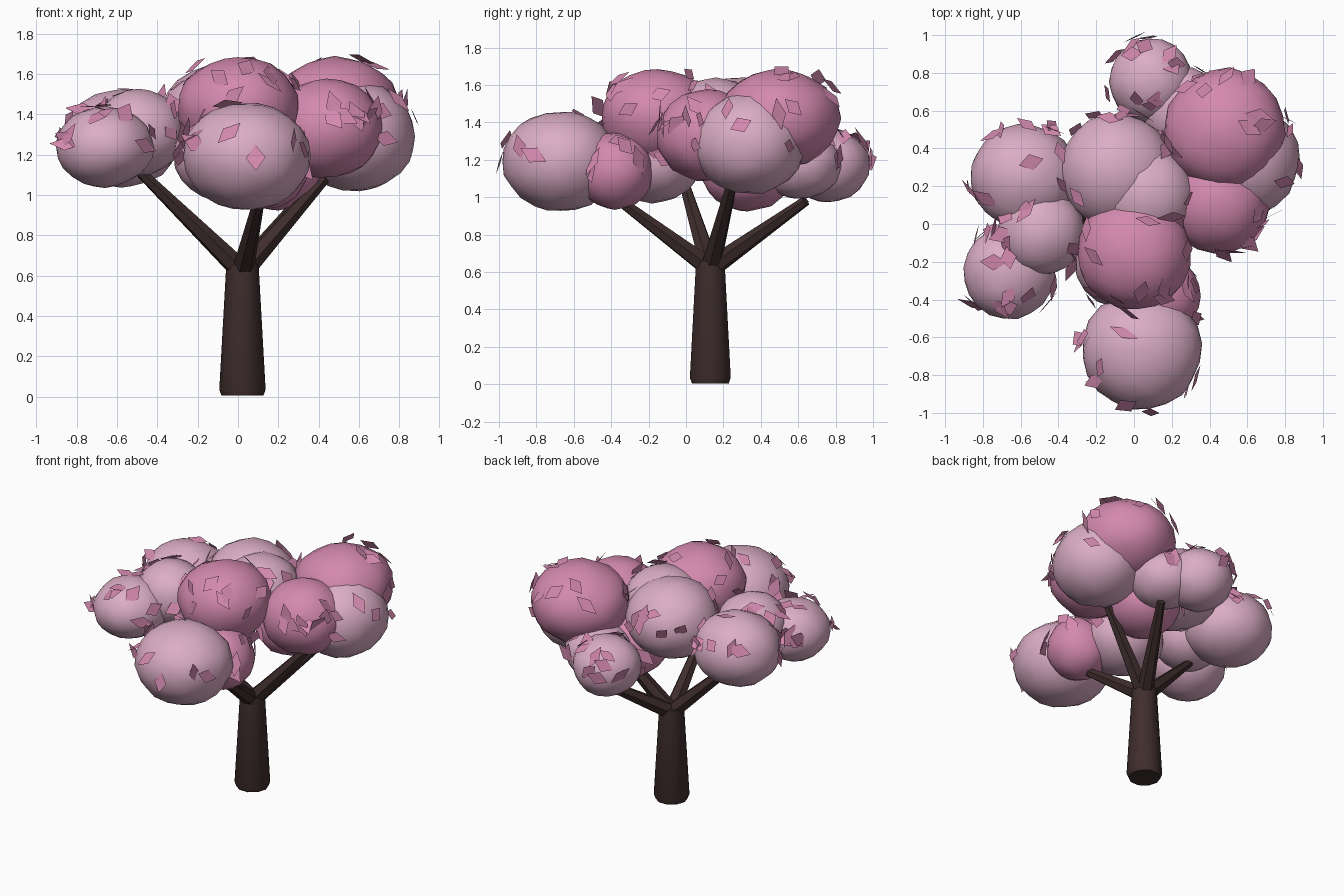
import bpy, bmesh, math, random
from mathutils import Vector, Matrix

if "Cube" in bpy.data.objects:
    bpy.data.objects.remove(bpy.data.objects["Cube"])

random.seed(4)


def material(name, rgb):
    m = bpy.data.materials.new(name)
    m.diffuse_color = (*rgb, 1)
    m.use_nodes = True
    m.node_tree.nodes["Principled BSDF"].inputs["Base Color"].default_value = m.diffuse_color
    return m


BARK = material("dark bark", (0.050, 0.026, 0.026))
PALE = material("pale pink", (0.71, 0.42, 0.56))
DEEP = material("deep pink", (0.655, 0.25, 0.425))


def finish(bm, name, mat, smooth=None):
    me = bpy.data.meshes.new(name)
    bm.to_mesh(me)
    bm.free()
    me.materials.append(mat)
    ob = bpy.data.objects.new(name, me)
    bpy.context.collection.objects.link(ob)
    if smooth:
        bpy.ops.object.select_all(action='DESELECT')
        ob.select_set(True)
        bpy.context.view_layer.objects.active = ob
        bpy.ops.object.shade_smooth_by_angle(angle=math.radians(smooth))
    return ob


def limb(name, path, sides):
    """Tapered closed tube through (point, radius) stations."""
    bm = bmesh.new()
    axis = Vector(path[-1][0]) - Vector(path[0][0])
    rot = axis.to_track_quat('Z', 'Y')
    rings = []
    for p, r in path:
        rings.append([bm.verts.new(Vector(p) + rot @ Vector(
            (r * math.cos(math.tau * i / sides), r * math.sin(math.tau * i / sides), 0)))
            for i in range(sides)])
    for a, b in zip(rings, rings[1:]):
        for i in range(sides):
            j = (i + 1) % sides
            bm.faces.new((a[i], a[j], b[j], b[i]))
    bm.faces.new(rings[0][::-1])
    bm.faces.new(rings[-1])
    return finish(bm, name, BARK, 40)


# Trunk and the four spreading branches
limb("trunk", [((0.022, 0.13, 0.005), 0.104), ((0.022, 0.13, 0.035), 0.115),
               ((0.022, 0.13, 0.66), 0.08)], 10)
tips = {"left": (-0.48, -0.02, 1.11), "right": (0.47, 0.26, 1.13),
        "front": (0.11, -0.38, 1.00), "back": (0.31, 0.64, 0.98)}
for side, tip in tips.items():
    limb(side + "_branch", [((0.022, 0.13, 0.62), 0.056), (tip, 0.027)], 6)

# Blossom clumps: x, y, z, horizontal radius, vertical radius, colour
clumps = [
    (0.48, 0.50, 1.42, 0.322, 0.265, DEEP),
    (0.58, 0.34, 1.29, 0.30, 0.27, PALE),
    (0.44, 0.12, 1.33, 0.275, 0.25, DEEP),
    (0.00, -0.15, 1.43, 0.305, 0.255, DEEP),
    (0.04, -0.67, 1.19, 0.315, 0.27, PALE),
    (0.15, -0.38, 1.14, 0.205, 0.205, DEEP),
    (-0.09, 0.28, 1.38, 0.305, 0.26, PALE),
    (0.07, 0.16, 1.42, 0.25, 0.22, PALE),
    (-0.58, 0.25, 1.28, 0.285, 0.24, PALE),
    (-0.49, -0.04, 1.31, 0.235, 0.21, PALE),
    (-0.66, -0.26, 1.24, 0.24, 0.205, PALE),
    (0.09, 0.76, 1.17, 0.225, 0.195, PALE),
    (0.26, 0.61, 1.17, 0.22, 0.18, PALE),
    (0.20, 0.33, 1.14, 0.24, 0.215, DEEP),
    (-0.06, -0.18, 1.20, 0.26, 0.235, PALE),
]
for n, (x, y, z, r, h, mat) in enumerate(clumps, 1):
    bm = bmesh.new()
    bmesh.ops.create_icosphere(bm, subdivisions=3, radius=1)
    spin = Matrix.Rotation(random.uniform(0, math.tau), 3, 'Z')
    phase = [random.uniform(0, math.tau) for _ in range(3)]
    for v in bm.verts:
        c = spin @ v.co
        wob = 1 + 0.015 * (math.sin(3 * c.x + phase[0]) + math.sin(3.5 * c.y + phase[1])
                           + math.sin(3 * c.z + phase[2])) / 1.5
        wob += random.uniform(-0.02, 0.02)
        v.co = Vector((x + c.x * r * wob, y + c.y * r * wob, z + c.z * h * wob))
    finish(bm, f"blossom_clump_{n}", mat, 60)


def buried(p, skip):
    return any(i != skip and ((p.x - c[0]) / c[3]) ** 2 + ((p.y - c[1]) / c[3]) ** 2
               + ((p.z - c[2]) / c[4]) ** 2 < 1 for i, c in enumerate(clumps))


# Loose diamond petals scattered over the upper and outer surfaces
bm = bmesh.new()
for n, (x, y, z, r, h, mat) in enumerate(clumps):
    for _ in range(19):
        d = Vector((random.gauss(0, 1), random.gauss(0, 1), random.gauss(0.4, 0.5))).normalized()
        s = random.uniform(1.03, 1.10)
        p = Vector((x + d.x * r * s, y + d.y * r * s, z + d.z * h * s))
        if d.z < -0.1 or buried(p, n):
            continue
        tilt = Vector([random.uniform(-0.5, 0.5) for _ in range(3)])
        q = (d + tilt).to_track_quat('Z', 'Y').to_matrix()
        q = q @ Matrix.Rotation(random.uniform(0, math.tau), 3, 'Z')
        a, b = random.uniform(0.06, 0.088), random.uniform(0.037, 0.05)
        bm.faces.new([bm.verts.new(p + q @ Vector(k)) for k in
                      ((a, 0, 0), (0, b, 0), (-a, 0, 0), (0, -b, 0))])
finish(bm, "loose_petals", DEEP)
